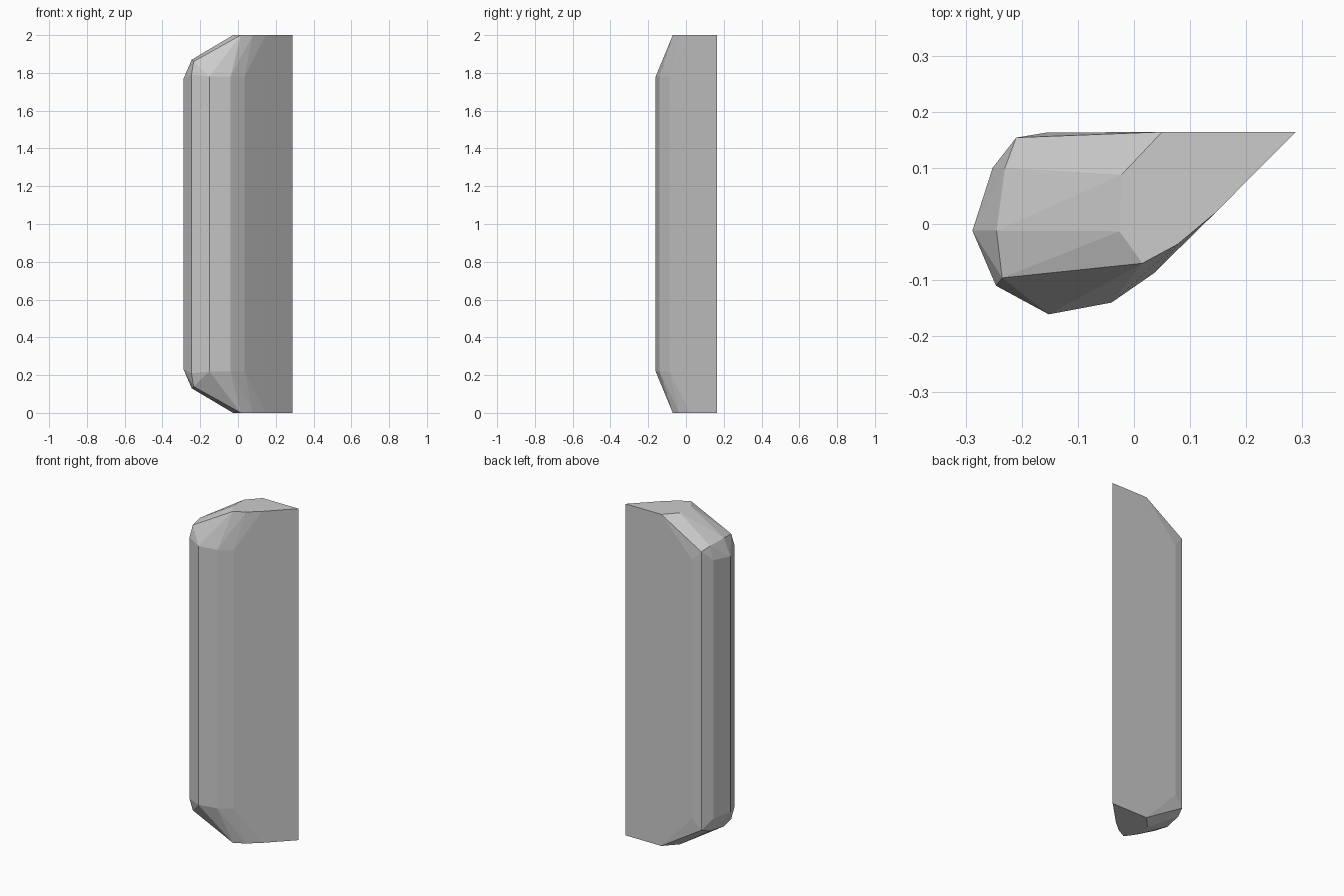
import bpy, bmesh

if "Cube" in bpy.data.objects:
    bpy.data.objects.remove(bpy.data.objects["Cube"])

# Outline of the flat end, as seen from above
END = [(0.288, 0.164), (0.145, 0.02), (0.078, -0.036), (0.015, -0.07),
       (-0.026, -0.013), (-0.022, 0.088), (0.05, 0.164)]
# Shoulder points between the flat end and the straight shaft: x, y, z
SHOULDER = [(-0.235, -0.096, 1.86), (-0.245, -0.012, 1.87),
            (-0.23, 0.1, 1.86), (-0.21, 0.154, 1.84)]
# Outline of the straight shaft, with the height where it ends
SHAFT = [(0.035, -0.088, 1.78), (-0.04, -0.14, 1.78), (-0.152, -0.161, 1.78),
         (-0.246, -0.11, 1.79), (-0.288, -0.012, 1.77),
         (-0.252, 0.1, 1.78), (-0.155, 0.163, 1.78)]


def faceted_block(name, upper):
    """Convex faceted solid, mirrored about its middle height."""
    bm = bmesh.new()
    for x, y, z in upper:
        bm.verts.new((x, y, z))
        bm.verts.new((x, y, 2 - z))
    res = bmesh.ops.convex_hull(bm, input=bm.verts[:])
    loose = [v for v in bm.verts if not v.link_faces]
    bmesh.ops.delete(bm, geom=loose, context='VERTS')
    # Merge coplanar triangles into clean facets
    bmesh.ops.dissolve_limit(bm, angle_limit=0.01, verts=bm.verts[:], edges=bm.edges[:])
    bmesh.ops.recalc_face_normals(bm, faces=bm.faces[:])
    mesh = bpy.data.meshes.new(name)
    bm.to_mesh(mesh)
    bm.free()
    obj = bpy.data.objects.new(name, mesh)
    bpy.context.collection.objects.link(obj)
    return obj


# Tall stone splinter with bevelled ends
faceted_block("stone_pillar", [(x, y, 2.0) for x, y in END] + SHOULDER + SHAFT)
